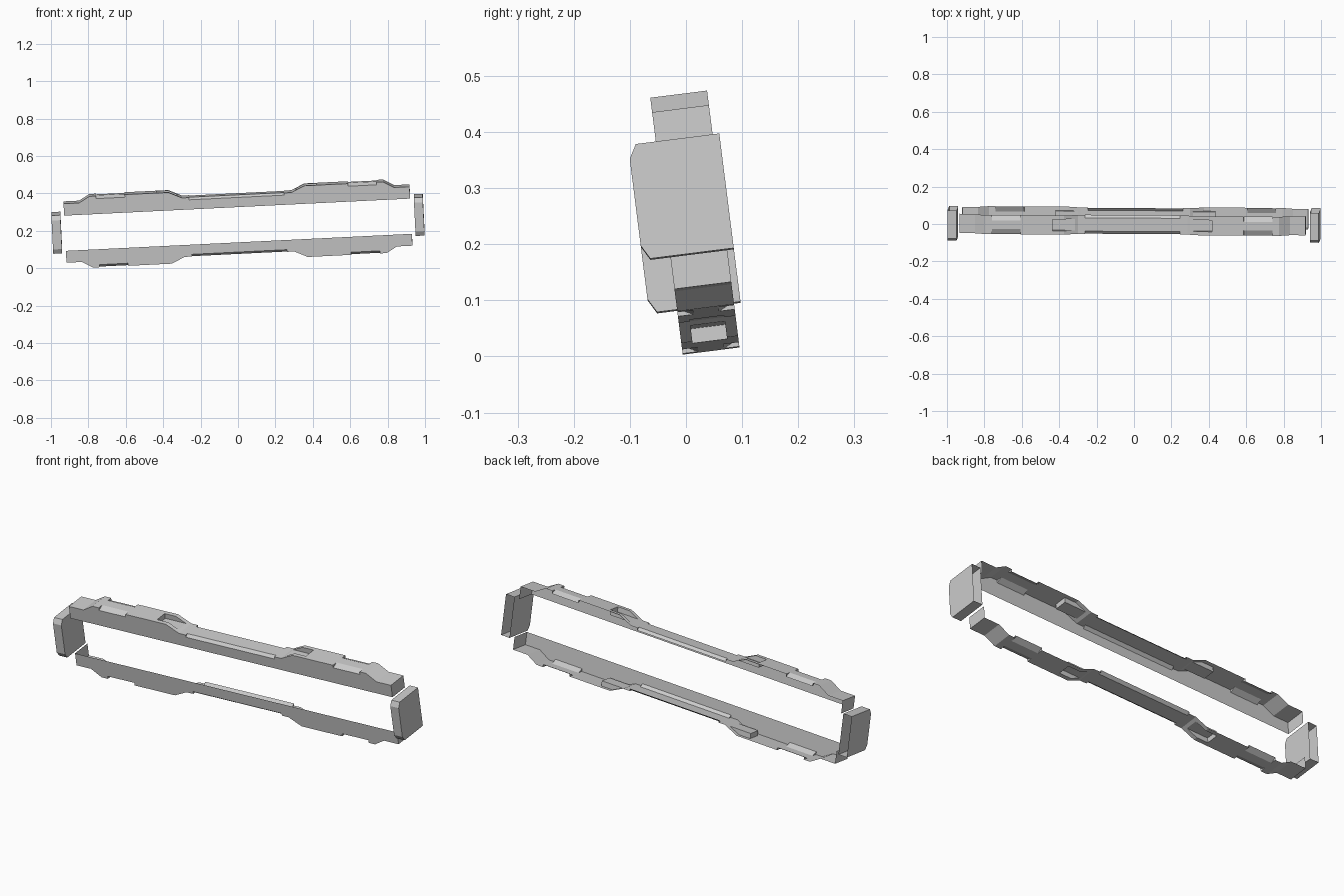
import bpy, bmesh, math
from mathutils import Matrix, Vector

if "Cube" in bpy.data.objects:
    bpy.data.objects.remove(bpy.data.objects["Cube"])

grey = bpy.data.materials.new("plain grey")
grey.use_nodes = True
grey.diffuse_color = (0.6, 0.6, 0.6, 1)
grey.node_tree.nodes["Principled BSDF"].inputs["Base Color"].default_value = (0.6, 0.6, 0.6, 1)

# Whole frame leans back and rises toward +x
TILT = (Matrix.Translation((0, 0, 0.2365))
        @ Matrix.Rotation(math.radians(7.2), 4, 'X')
        @ Matrix.Rotation(math.radians(-2.84), 4, 'Y'))

FRONT, BACK = -0.035, 0.067
INNER, LOW, HIGH = 0.095, 0.159, 0.192


def prism(name, pts, axis, a, b):
    """Extrude a 2D outline along x (outline in y, z) or y (outline in x, z)."""
    bm = bmesh.new()
    rings = []
    for t in (a, b):
        rings.append([bm.verts.new((t, p, q) if axis == 'x' else (p, t, q)) for p, q in pts])
    bm.faces.new(rings[0])
    bm.faces.new(rings[1])
    n = len(pts)
    for i in range(n):
        j = (i + 1) % n
        bm.faces.new((rings[0][i], rings[0][j], rings[1][j], rings[1][i]))
    bmesh.ops.recalc_face_normals(bm, faces=bm.faces)
    mesh = bpy.data.meshes.new(name)
    bm.to_mesh(mesh)
    bm.free()
    mesh.materials.append(grey)
    obj = bpy.data.objects.new(name, mesh)
    bpy.context.collection.objects.link(obj)
    return obj


def cut(target, cutter):
    mod = target.modifiers.new("cut", 'BOOLEAN')
    mod.operation = 'DIFFERENCE'
    mod.solver = 'EXACT'
    mod.object = cutter
    bpy.context.view_layer.update()
    bpy.context.view_layer.objects.active = target
    bpy.ops.object.modifier_apply(modifier=mod.name)
    bpy.data.objects.remove(cutter)


def edge_chamfer(target, edge, inward, x0, x1, top, w, d):
    tri = [(edge + inward * 2 * w, top + d), (edge - inward * w, top - 2 * d),
           (edge - inward * w, top + d)]
    cut(target, prism("chamfer_cutter", tri, 'x', x0, x1))


def open_faces(obj, test):
    bm = bmesh.new()
    bm.from_mesh(obj.data)
    bm.normal_update()
    faces = [f for f in bm.faces if test(f)]
    bmesh.ops.delete(bm, geom=faces, context='FACES')
    bm.to_mesh(obj.data)
    bm.free()


# Upper rail: stepped outline with two raised pads
half = [(0.293, LOW), (0.364, HIGH), (0.786, HIGH), (0.843, LOW), (0.926, LOW), (0.926, INNER)]
outline = half + [(-x, z) for x, z in reversed(half)]
rail = prism("upper_rail", outline, 'y', FRONT, BACK)

# Bevelled scoops along both long edges, on the pads and the middle span
for edge, inward in ((FRONT, 1), (BACK, -1)):
    edge_chamfer(rail, edge, inward, -0.255, 0.255, LOW, 0.015, 0.012)
    for s in (-1, 1):
        x0, x1 = sorted((s * 0.597, s * 0.75))
        edge_chamfer(rail, edge, inward, x0, x1, HIGH, 0.028, 0.014)

# Slots running through the inner slopes of the pads
mid = (FRONT + BACK) / 2
for s in (-1, 1):
    x0, x1 = sorted((s * 0.27, s * 0.428))
    box = [(mid - 0.031, 0.166), (mid + 0.031, 0.166), (mid + 0.031, 0.25), (mid - 0.031, 0.25)]
    cut(rail, prism("slot_cutter", box, 'x', x0, x1))

# The rail is a shell, open at the back and on its inner side
open_faces(rail, lambda f: all(abs(v.co.y - BACK) < 1e-4 for v in f.verts)
           or all(abs(v.co.z - INNER) < 1e-4 for v in f.verts))

# Lower rail mirrors the upper one
lower = bpy.data.objects.new("lower_rail", rail.data.copy())
bpy.context.collection.objects.link(lower)
lower.data.transform(Matrix.Diagonal((1, 1, -1, 1)))
lower.data.flip_normals()

# End caps: hollow boxes with clipped front corners, open at the back
side = [(0.079, 0.103), (-0.071, 0.103), (-0.085, 0.078)]
cap_outline = side + [(y, -z) for y, z in reversed(side)]
parts = [rail, lower]
for name, s in (("left_end_cap", 1), ("right_end_cap", -1)):
    cap = prism(name, cap_outline, 'x', s * 0.946, s * 0.994)
    open_faces(cap, lambda f: f.normal.y > 0.9)
    parts.append(cap)

for obj in parts:
    obj.data.transform(TILT)
